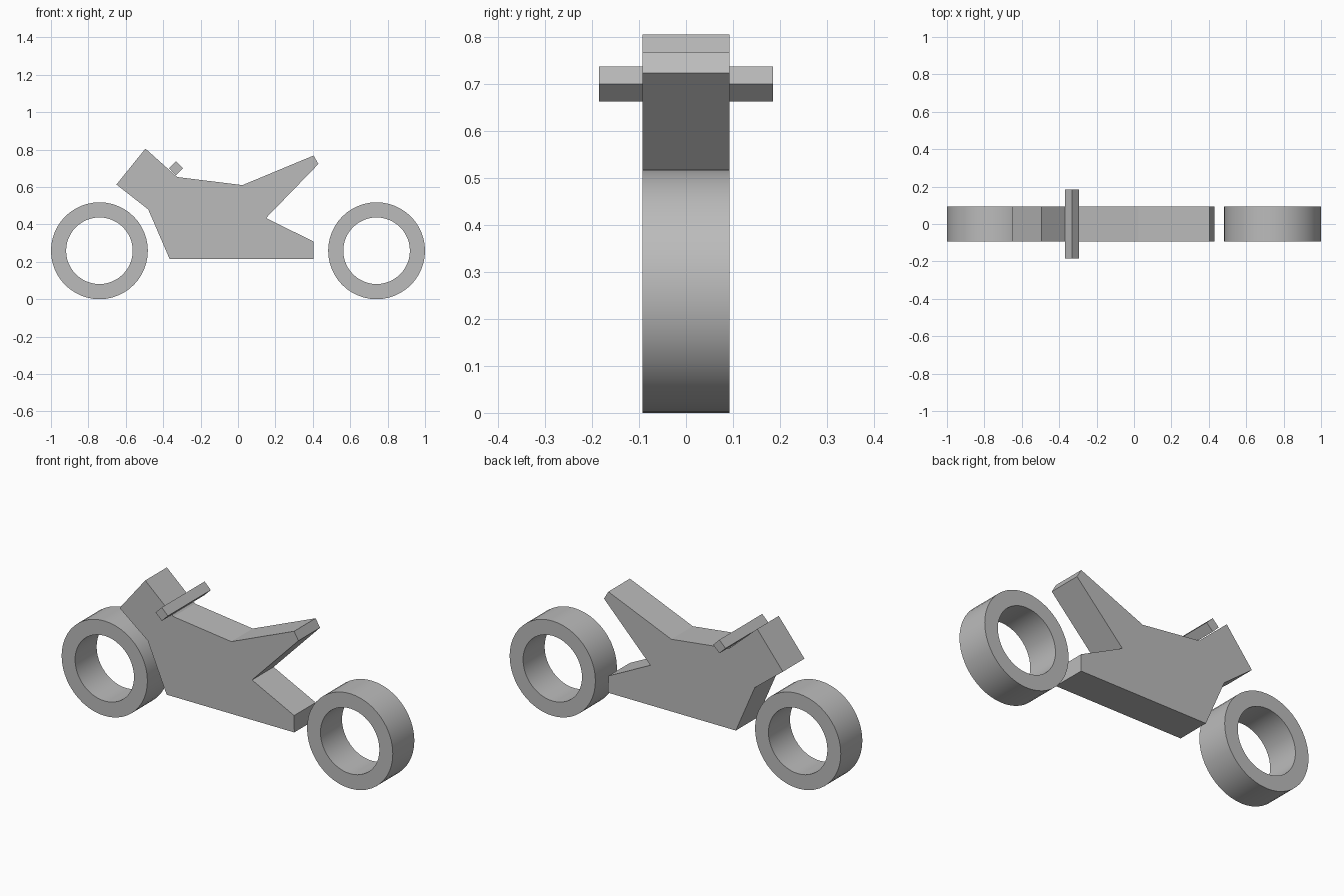
import bpy, bmesh, math
from mathutils import Matrix

if "Cube" in bpy.data.objects:
    bpy.data.objects.remove(bpy.data.objects["Cube"], do_unlink=True)

GREY = (0.5, 0.5, 0.5, 1)
grey = bpy.data.materials.new("plain grey")
grey.use_nodes = True
grey.diffuse_color = GREY
grey.node_tree.nodes["Principled BSDF"].inputs["Base Color"].default_value = GREY

HALF_WIDTH = 0.093


def finish(bm, name):
    bmesh.ops.recalc_face_normals(bm, faces=bm.faces)
    mesh = bpy.data.meshes.new(name)
    bm.to_mesh(mesh)
    bm.free()
    mesh.materials.append(grey)
    obj = bpy.data.objects.new(name, mesh)
    bpy.context.collection.objects.link(obj)
    return obj


def extruded(name, profile, half):
    """Extrude an (x, z) outline symmetrically along y."""
    bm = bmesh.new()
    face = bm.faces.new([bm.verts.new((x, -half, z)) for x, z in profile])
    side = bmesh.ops.extrude_face_region(bm, geom=[face])["geom"]
    verts = [g for g in side if isinstance(g, bmesh.types.BMVert)]
    bmesh.ops.translate(bm, verts=verts, vec=(0, 2 * half, 0))
    return finish(bm, name)


def wheel(name, x, outer=0.259, inner=0.178, segments=48):
    """Spin a rectangular tyre section around the axle."""
    bm = bmesh.new()
    section = [(inner, -HALF_WIDTH), (outer, -HALF_WIDTH),
               (outer, HALF_WIDTH), (inner, HALF_WIDTH)]
    verts = [bm.verts.new((r, y, 0)) for r, y in section]
    edges = [bm.edges.new((verts[i], verts[(i + 1) % 4])) for i in range(4)]
    bmesh.ops.spin(bm, geom=verts + edges, cent=(0, 0, 0), axis=(0, 1, 0),
                   angle=math.tau, steps=segments, use_merge=True)
    bmesh.ops.remove_doubles(bm, verts=bm.verts, dist=0.0001)
    bmesh.ops.transform(bm, matrix=Matrix.Translation((x, 0, outer)), verts=bm.verts)
    obj = finish(bm, name)
    obj.select_set(True)
    bpy.context.view_layer.objects.active = obj
    bpy.ops.object.shade_smooth_by_angle(angle=math.radians(30))
    obj.select_set(False)


bpy.ops.object.select_all(action='DESELECT')

# Body with fairing, seat, tail and rear arm in one outline
body_outline = [
    (-0.495, 0.805), (-0.325, 0.653), (0.024, 0.61), (0.404, 0.768),
    (0.43, 0.723), (0.15, 0.434), (0.404, 0.308), (0.405, 0.216),
    (-0.366, 0.216), (-0.48, 0.48), (-0.65, 0.613),
]
extruded("body", body_outline, HALF_WIDTH)

# Handlebar: square bar turned on its corner
bar_x, bar_z, d = -0.331, 0.70, 0.037
extruded("handlebar", [(bar_x - d, bar_z), (bar_x, bar_z + d),
                       (bar_x + d, bar_z), (bar_x, bar_z - d)], 0.185)

# Wheels
wheel("front_wheel", -0.741)
wheel("rear_wheel", 0.741)
